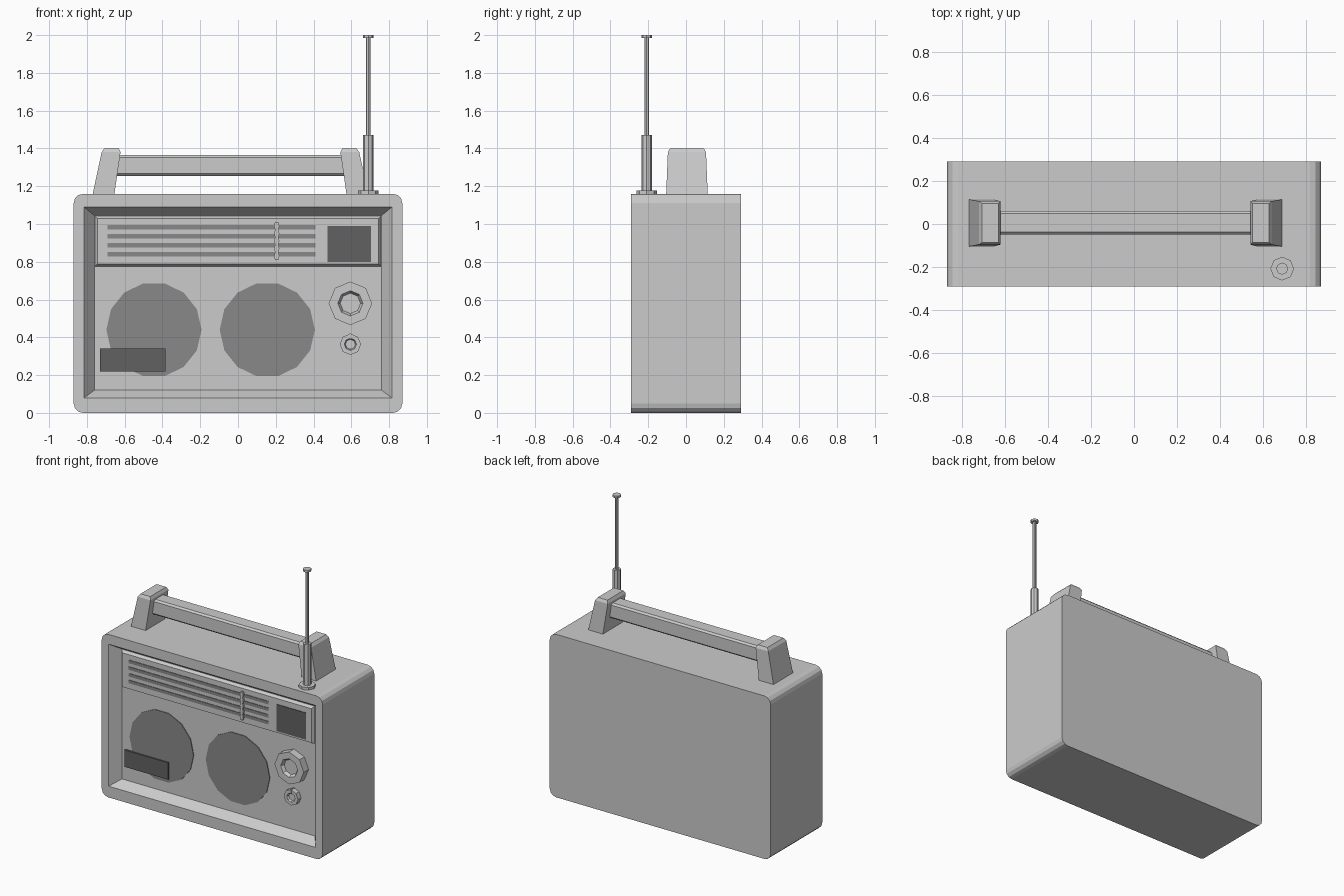
import bpy, bmesh, math
from mathutils import Vector

if "Cube" in bpy.data.objects:
    bpy.data.objects.remove(bpy.data.objects["Cube"])


def material(name, v):
    m = bpy.data.materials.new(name)
    m.diffuse_color = (v, v, v, 1)
    m.use_nodes = True
    m.node_tree.nodes["Principled BSDF"].inputs["Base Color"].default_value = m.diffuse_color
    return m


DARK = material("dark_grey", 0.12)
MID = material("mid_grey", 0.25)


def loft(name, rings, mat=None):
    """Skin equal-length rings, cap both ends, merge coincident points."""
    bm = bmesh.new()
    vs = [[bm.verts.new(p) for p in ring] for ring in rings]
    n = len(vs[0])
    for a, b in zip(vs, vs[1:]):
        for i in range(n):
            j = (i + 1) % n
            bm.faces.new((a[i], a[j], b[j], b[i]))
    bm.faces.new(vs[0][::-1])
    bm.faces.new(vs[-1])
    bmesh.ops.remove_doubles(bm, verts=bm.verts, dist=1e-5)
    bmesh.ops.recalc_face_normals(bm, faces=bm.faces)
    me = bpy.data.meshes.new(name)
    bm.to_mesh(me)
    bm.free()
    ob = bpy.data.objects.new(name, me)
    bpy.context.collection.objects.link(ob)
    if mat:
        me.materials.append(mat)
    return ob


def rrect(x0, x1, z0, z1, y, r=0.0, seg=3):
    """Rounded rectangle ring in the xz plane."""
    pts = []
    corners = [(x1 - r, z1 - r), (x0 + r, z1 - r), (x0 + r, z0 + r), (x1 - r, z0 + r)]
    for k, (cx, cz) in enumerate(corners):
        for i in range(seg + 1):
            a = math.pi / 2 * (k + i / seg)
            pts.append(Vector((cx + r * math.cos(a), y, cz + r * math.sin(a))))
    return pts


def rect_z(x0, x1, y0, y1, z):
    return [(x0, y0, z), (x1, y0, z), (x1, y1, z), (x0, y1, z)]


def slab(name, x0, x1, z0, z1, y_back, y_front, mat=None):
    return loft(name, [rrect(x0, x1, z0, z1, y, 0, 1) for y in (y_back, y_front)], mat)


def turned(name, cx, cz, profile, n=8, mat=None):
    """Turned part around the y axis; profile is (radius, y)."""
    return loft(name, [[(cx + r * math.cos(2 * math.pi * i / n), y,
                         cz + r * math.sin(2 * math.pi * i / n)) for i in range(n)]
                       for r, y in profile], mat)


PANEL, DIAL = -0.22, -0.24

# Case with rounded corners and a sloped recess in the front
loft("case", [rrect(-0.87, 0.87, 0, 1.16, 0.29, 0.05),
              rrect(-0.87, 0.87, 0, 1.16, -0.29, 0.05),
              rrect(-0.815, 0.815, 0.08, 1.09, -0.29),
              rrect(-0.76, 0.76, 0.12, 1.045, PANEL)])

# Dial block with tapered edges
loft("dial_panel", [rrect(-0.765, 0.765, 0.77, 1.05, PANEL + 0.01, 0, 1),
                    rrect(-0.745, 0.745, 0.787, 1.03, DIAL, 0, 1)])
for i in range(4):
    z = 0.84 + 0.0475 * i
    slab(f"dial_line_{i + 1}", -0.69, 0.41, z - 0.011, z + 0.011, DIAL + 0.005, DIAL - 0.004, MID)
slab("dial_window", 0.475, 0.705, 0.80, 0.99, DIAL + 0.005, DIAL - 0.004, DARK)

# Tuning needle with wavy edges
needle = []
for i in range(11):
    w = 0.014 if i % 2 else 0.009
    needle.append(rect_z(0.205 - w, 0.205 + w, DIAL - 0.014, DIAL + 0.005, 0.81 + 0.02 * i))
loft("tuning_needle", needle)

# Speakers and the small plate
for side, x in (("left", -0.445), ("right", 0.155)):
    turned(f"{side}_speaker", x, 0.44, [(0.252, PANEL + 0.01), (0.252, PANEL - 0.005)], 14, MID)
slab("name_plate", -0.73, -0.385, 0.22, 0.34, PANEL + 0.01, PANEL - 0.015, DARK)

# Dished knobs
for name, z, r, h in (("tuning_knob", 0.58, 0.115, 0.055), ("volume_knob", 0.363, 0.056, 0.035)):
    f = PANEL - h
    turned(name, 0.595, z, [(r, PANEL + 0.01), (r, f), (r * 0.58, f),
                            (r * 0.47, f + h * 0.4)])
slab("volume_pointer", 0.591, 0.599, 0.39, 0.42, PANEL, PANEL - 0.039)

# Handle: mirrored leaning posts and a chamfered bar
CX, CY = -0.04, 0.005
for side, s in (("left", -1), ("right", 1)):
    def ring(a, b, hy, z):
        return rect_z(CX + s * a, CX + s * b, CY - hy, CY + hy, z)
    loft(f"{side}_handle_post", [ring(0.615, 0.73, 0.11, 1.155), ring(0.582, 0.682, 0.101, 1.38),
                                 ring(0.592, 0.668, 0.09, 1.40)])
bar = []
for x in (-0.67, 0.59):
    bar.append([(x, CY + p.x, p.z) for p in rrect(-0.055, 0.055, 1.255, 1.365, 0, 0.012, 1)])
loft("handle_bar", bar)

# Telescopic antenna
antenna = [(0.055, 1.155), (0.055, 1.178), (0.027, 1.178), (0.027, 1.47),
           (0.012, 1.47), (0.012, 1.985), (0.028, 1.985), (0.028, 2.0)]
loft("antenna", [[(0.69 + r * math.cos(i * math.pi / 4), -0.208 + r * math.sin(i * math.pi / 4), z)
                  for i in range(8)] for r, z in antenna])
